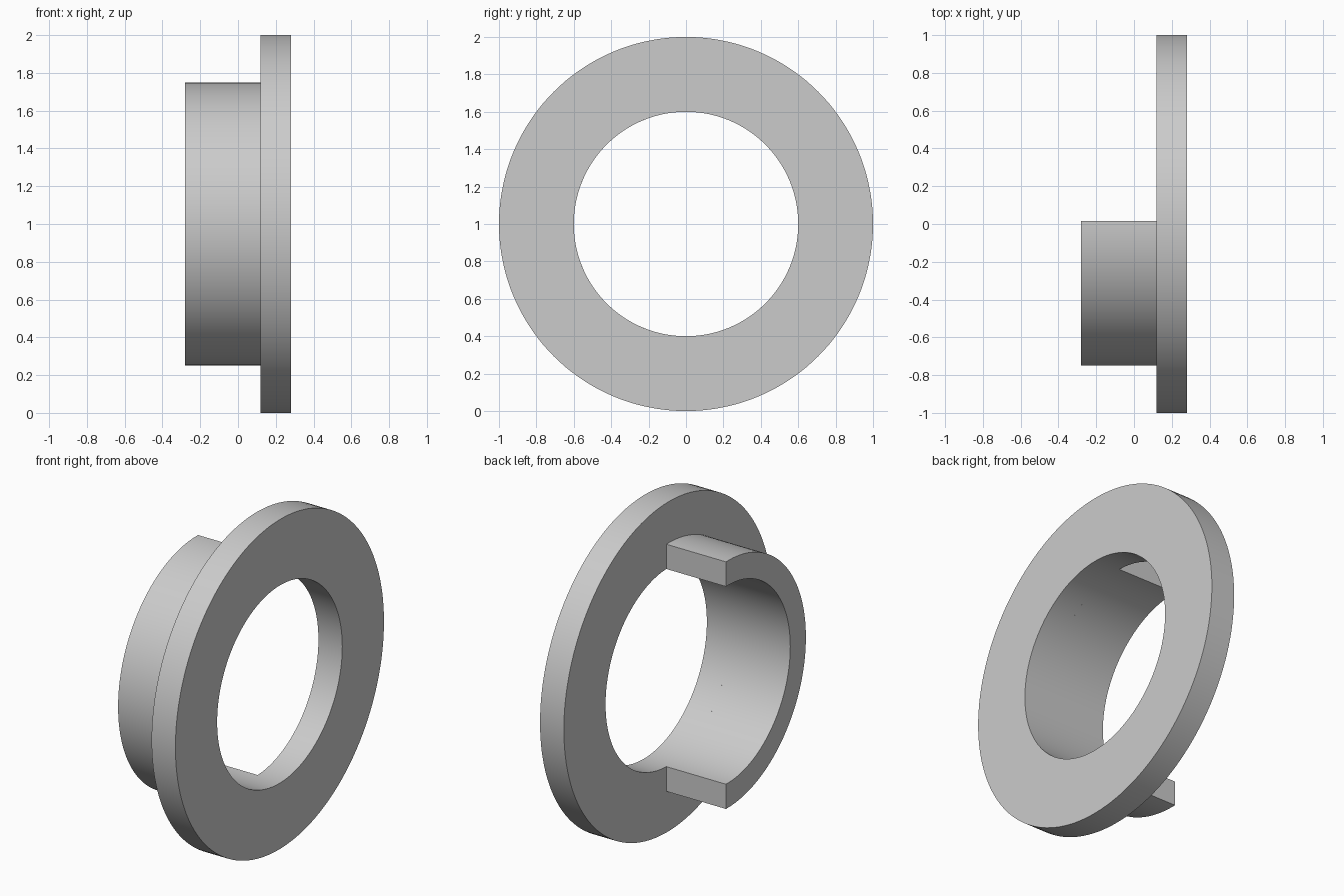
import bpy
import bmesh
import math

cube = bpy.data.objects.get("Cube")
if cube:
    bpy.data.objects.remove(cube, do_unlink=True)

AXIS_Z = 1.0
BORE = 0.6
SEGMENTS = 144

grey = bpy.data.materials.new("light grey")
grey.use_nodes = True
colour = (0.6, 0.6, 0.6, 1)
grey.diffuse_color = colour
grey.node_tree.nodes["Principled BSDF"].inputs["Base Color"].default_value = colour


def ring(name, x0, x1, outer, cut_y=None):
    """Ring about the x axis; with cut_y, only the part in front of that plane."""
    bm = bmesh.new()
    closed = cut_y is None
    steps = SEGMENTS if closed else SEGMENTS // 2
    rows = []
    for i in range(steps if closed else steps + 1):
        row = []
        for x, r in ((x0, BORE), (x0, outer), (x1, outer), (x1, BORE)):
            # angle runs from the top, over the front, to the bottom
            over = 0 if closed else math.asin(cut_y / r)
            sweep = math.tau if closed else math.pi + 2 * over
            a = -over + sweep * i / steps
            row.append(bm.verts.new((x, -r * math.sin(a), AXIS_Z + r * math.cos(a))))
        rows.append(row)
    pairs = list(zip(rows, rows[1:]))
    if closed:
        pairs.append((rows[-1], rows[0]))
    for a, b in pairs:
        for k in range(4):
            n = (k + 1) % 4
            bm.faces.new((a[k], a[n], b[n], b[k]))
    if not closed:
        bm.faces.new(rows[0])
        bm.faces.new(rows[-1])
    bmesh.ops.recalc_face_normals(bm, faces=bm.faces)
    mesh = bpy.data.meshes.new(name)
    bm.to_mesh(mesh)
    bm.free()
    mesh.materials.append(grey)
    obj = bpy.data.objects.new(name, mesh)
    bpy.context.collection.objects.link(obj)
    bpy.ops.object.select_all(action='DESELECT')
    obj.select_set(True)
    bpy.context.view_layer.objects.active = obj
    bpy.ops.object.shade_smooth_by_angle(angle=math.radians(30))
    return obj


# Wide flat flange, and the half sleeve standing on its left face
ring("flange", 0.12, 0.28, 1.0)
ring("half_sleeve", -0.28, 0.12, 0.75, cut_y=0.017)
